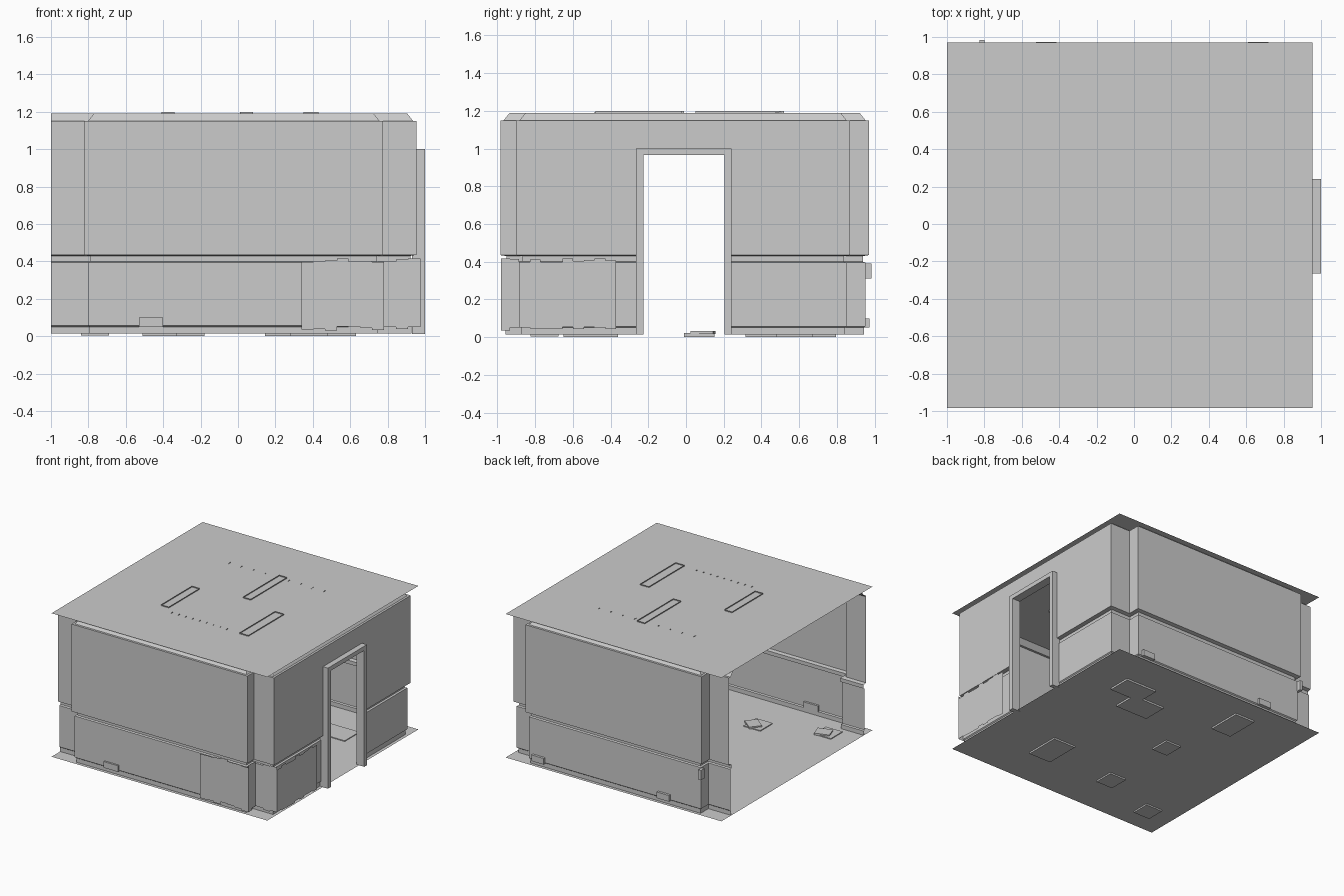
import bpy, bmesh, random
from mathutils import Vector, Matrix

if "Cube" in bpy.data.objects:
    bpy.data.objects.remove(bpy.data.objects["Cube"])

random.seed(4)
FLOOR_Z, CEIL_Z = 0.015, 1.19


def new_object(name, bm):
    me = bpy.data.meshes.new(name)
    bm.normal_update()
    bm.to_mesh(me)
    bm.free()
    ob = bpy.data.objects.new(name, me)
    bpy.context.collection.objects.link(ob)
    return ob


def box(name, x0, x1, y0, y1, z0, z1, turn=0.0, open_top=False):
    bm = bmesh.new()
    bmesh.ops.create_cube(bm, size=1)
    bmesh.ops.scale(bm, vec=(x1 - x0, y1 - y0, z1 - z0), verts=bm.verts)
    bmesh.ops.rotate(bm, matrix=Matrix.Rotation(turn, 3, 'Z'), verts=bm.verts)
    bmesh.ops.translate(bm, vec=((x0 + x1) / 2, (y0 + y1) / 2, (z0 + z1) / 2), verts=bm.verts)
    if open_top:
        top = max(bm.faces, key=lambda f: f.calc_center_median().z)
        bmesh.ops.delete(bm, geom=[top], context='FACES_ONLY')
    return new_object(name, bm)


def sheet(name, z):
    bm = bmesh.new()
    pts = [(-1, -0.985), (0.955, -0.985), (0.955, 0.97), (-1, 0.97)]
    bm.faces.new([bm.verts.new((x, y, z)) for x, y in pts])
    return new_object(name, bm)


def inset(path, d):
    """Shift an open plan line to its left by d, with mitred corners."""
    pts = [Vector(p) for p in path]
    dirs = [(b - a).normalized() for a, b in zip(pts, pts[1:])]
    norms = [Vector((-t.y, t.x)) for t in dirs]
    out = []
    for i, p in enumerate(pts):
        a = norms[max(i - 1, 0)]
        b = norms[min(i, len(norms) - 1)]
        out.append(p + (a + b) * (d / (1 + a.dot(b))))
    return out


def wall_strip(name, path, profile, gap=None):
    """Sweep an (inset, height) profile along the plan; gap = door segment index."""
    bm = bmesh.new()
    rows = [[bm.verts.new((p.x, p.y, z)) for p in inset(path, d)] for d, z in profile]
    for r in range(len(rows) - 1):
        for i in range(len(path) - 1):
            if i == gap:
                continue
            bm.faces.new((rows[r][i], rows[r][i + 1], rows[r + 1][i + 1], rows[r + 1][i]))
    return new_object(name, bm)


# Floor and ceiling
sheet("floor", FLOOR_Z)
sheet("ceiling", CEIL_Z)

# Walls on three sides with corner pillars; the left side is open
plan = [(-1, -0.9), (-0.82, -0.9), (-0.82, -0.985), (0.775, -0.985), (0.775, -0.9),
        (0.955, -0.9), (0.955, -0.24), (0.955, 0.22), (0.955, 0.87), (0.775, 0.87),
        (0.775, 0.97), (-0.82, 0.97), (-0.82, 0.87), (-1, 0.87)]
DOOR = 6
wall_strip("skirting_board", plan, [(0.027, FLOOR_Z), (0.027, 0.05), (0.018, 0.057)], DOOR)
wall_strip("wainscot", plan, [(0.018, 0.057), (0.018, 0.395)], DOOR)
wall_strip("dado_rail", plan, [(0.018, 0.395), (0.032, 0.4), (0.032, 0.43), (0, 0.435)], DOOR)
wall_strip("upper_wall", plan, [(0, 0.435), (0, 0.98)], DOOR)
wall_strip("wall_top_band", plan, [(0, 0.98), (0, 1.15)])
wall_strip("cornice", plan, [(0, 1.15), (0.018, 1.15), (0.05, CEIL_Z)])

# Door frame: one U-shaped outline, extruded
bm = bmesh.new()
outline = [(-0.265, 0.013), (-0.225, 0.013), (-0.225, 0.965), (0.205, 0.965),
           (0.205, 0.013), (0.24, 0.013), (0.24, 1.0), (-0.265, 1.0)]
face = bm.faces.new([bm.verts.new((0.93, y, z)) for y, z in outline])
ext = bmesh.ops.extrude_face_region(bm, geom=[face])
bmesh.ops.translate(bm, vec=(0.07, 0, 0), verts=[v for v in ext["geom"] if isinstance(v, bmesh.types.BMVert)])
bmesh.ops.recalc_face_normals(bm, faces=bm.faces)
new_object("door_frame", bm)

# Damaged backing behind the wainscot at the front right corner, ragged edges
corner = [(0.34, -0.98), (0.78, -0.98), (0.78, -0.885), (0.975, -0.885), (0.975, -0.37)]
bm = bmesh.new()
for a, b in zip(corner, corner[1:]):
    a, b = Vector(a), Vector(b)
    n = max(2, round((b - a).length / 0.06))
    for i in range(n):
        p, q = a.lerp(b, i / n), a.lerp(b, (i + 1) / n)
        lo, hi = random.uniform(0.03, 0.055), random.uniform(0.395, 0.42)
        bm.faces.new([bm.verts.new(c) for c in
                      ((p.x, p.y, lo), (q.x, q.y, lo), (q.x, q.y, hi), (p.x, p.y, hi))])
new_object("broken_wall_backing", bm)

# Wall sockets low on the walls, and a switch by the back pillar
for x in (-0.525, 0.61):
    box("back_socket", x, x + 0.11, 0.935, 0.972, 0.05, 0.1)
box("front_socket", -0.53, -0.4, -0.982, -0.95, 0.05, 0.1)
box("wall_switch", -0.825, -0.8, 0.94, 0.985, 0.31, 0.39)

# Loose floor tiles and chips, sunk slightly through the floor
tiles = [(0.49, 0.576, 0.28, 0.19), (0.29, 0.415, 0.29, 0.2), (-0.42, 0.655, 0.18, 0.28),
         (0.378, -0.505, 0.2, 0.29), (-0.26, 0.07, 0.14, 0.16), (-0.255, -0.57, 0.15, 0.16),
         (-0.765, -0.75, 0.15, 0.15)]
for i, (x, y, w, d) in enumerate(tiles):
    box("floor_tile", x - w / 2, x + w / 2, y - d / 2, y + d / 2, 0.0005 * i, 0.022)
    if i > 3:
        box("tile_chip", x - 0.03, x + 0.09, y - 0.03, y + 0.07, 0.016, 0.032, turn=0.6 + i)

# Ceiling lights, open at the top where they pass through the ceiling
for x0, x1, y0, y1 in ((-0.41, -0.34, -0.41, -0.01), (0.01, 0.08, 0.05, 0.52), (0.35, 0.43, -0.48, -0.02)):
    box("ceiling_light", x0, x1, y0, y1, 1.165, 1.198, open_top=True)

# Small fins standing through the ceiling in two rows
for x_start, x_end, y in ((-0.42, 0.44, 0.48), (-0.27, 0.23, -0.48)):
    for k in range(9):
        x = x_start + (x_end - x_start) * k / 8
        bm = bmesh.new()
        bm.faces.new([bm.verts.new((x, y + dy, z)) for dy, z in
                      ((-0.03, 1.185), (0.03, 1.185), (0.02, 1.196))])
        new_object("ceiling_fin", bm)
